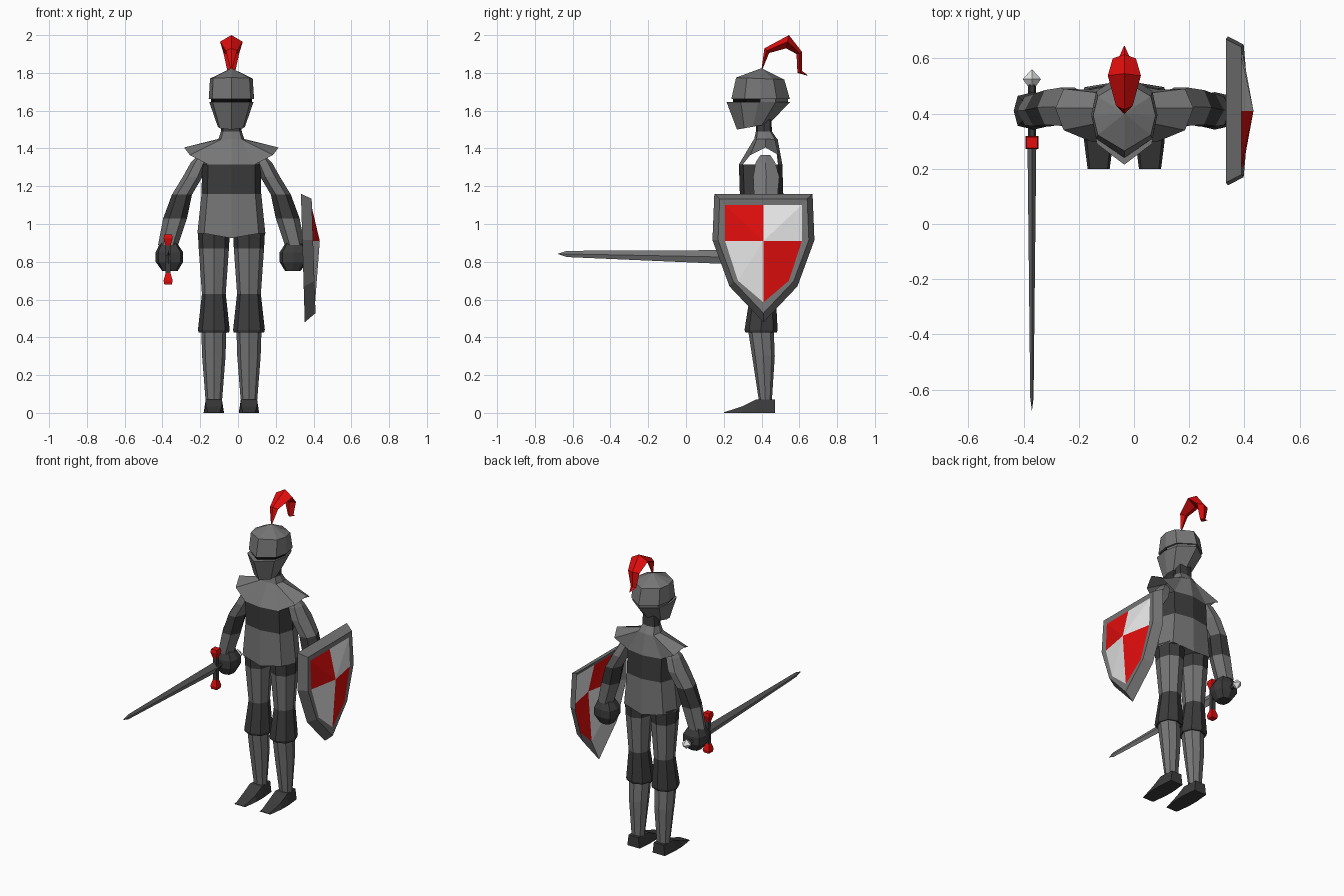
import bpy, bmesh
from math import sin, cos, pi
from mathutils import Vector

if "Cube" in bpy.data.objects:
    bpy.data.objects.remove(bpy.data.objects["Cube"])

CX, CY = -0.035, 0.41          # body axis
SIDES = (("left", 1), ("right", -1))


def material(name, r, g, b):
    m = bpy.data.materials.new(name)
    m.use_nodes = True
    m.diffuse_color = (r, g, b, 1)
    m.node_tree.nodes["Principled BSDF"].inputs["Base Color"].default_value = (r, g, b, 1)
    return m


STEEL = material("steel grey", 0.18, 0.18, 0.18)
DARK = material("dark iron", 0.045, 0.045, 0.045)
RED = material("red", 0.75, 0.004, 0.004)
WHITE = material("white", 0.8, 0.8, 0.8)
BLACK = material("black", 0.003, 0.003, 0.003)


def finish(name, bm, mats):
    bmesh.ops.remove_doubles(bm, verts=bm.verts, dist=0.0005)
    bmesh.ops.recalc_face_normals(bm, faces=bm.faces)
    mesh = bpy.data.meshes.new(name)
    bm.to_mesh(mesh)
    bm.free()
    for m in mats:
        mesh.materials.append(m)
    obj = bpy.data.objects.new(name, mesh)
    bpy.context.collection.objects.link(obj)
    return obj


def loft(name, rings, bands, caps=(True, True)):
    """Skin a row of rings; bands gives one material per gap between rings."""
    mats = list(dict.fromkeys(bands))
    bm = bmesh.new()
    vs = [[bm.verts.new(p) for p in ring] for ring in rings]
    n = len(rings[0])
    for a, b, mat in zip(vs, vs[1:], bands):
        for i in range(n):
            f = bm.faces.new((a[i], a[(i + 1) % n], b[(i + 1) % n], b[i]))
            f.material_index = mats.index(mat)
    for ring, mat, wanted in ((vs[0], bands[0], caps[0]), (vs[-1], bands[-1], caps[1])):
        if wanted:
            bm.faces.new(ring).material_index = mats.index(mat)
    return finish(name, bm, mats)


def oval(x, half, front, back, z, z_back=None, n=8, dx=0.8, dy=0.8):
    """Level ring with points on the axes; eight-sided ones can be made boxier."""
    z_back = z if z_back is None else z_back
    mid, depth = (front + back) / 2, (back - front) / 2
    pts = []
    for i in range(n):
        c, s = cos(2 * pi * i / n), sin(2 * pi * i / n)
        if n == 8 and i % 2:
            c, s = (dx if c > 0 else -dx), (dy if s > 0 else -dy)
        pts.append(Vector((x + c * half, mid + s * depth, z + (z_back - z) * (s + 1) / 2)))
    return pts


def diamond(x, w, a, b):
    """Four-point section between points a and b of the side plane."""
    y, z = (a[0] + b[0]) / 2, (a[1] + b[1]) / 2
    return [(x, *a), (x + w, y, z), (x, *b), (x - w, y, z)]


# Torso: breastplate with a dark chest band and a hem dipping at the middle
hem = oval(CX, 0.18, 0.28, 0.52, 0.95)
hem[6].z -= 0.025
hem[2].z -= 0.025
loft("breastplate", [hem, oval(CX, 0.158, 0.285, 0.515, 1.16),
                     oval(CX, 0.155, 0.28, 0.51, 1.315)],
     [STEEL, DARK], (True, False))

# Shoulder yoke: one half, mirrored, with open sleeves
neck_base = [(0, .36, 1.45), (.05, .375, 1.45), (.07, .42, 1.45), (.05, .47, 1.45), (0, .485, 1.45)]
edge = [(0, .28, 1.315), (.124, .30, 1.315), (.22, .34, 1.365), (.25, .42, 1.405),
        (.22, .49, 1.365), (.124, .487, 1.315), (0, .51, 1.315)]
bm = bmesh.new()
N = [bm.verts.new(p) for p in neck_base]
E = [bm.verts.new(p) for p in edge]
for face in ((N[0], N[1], E[1], E[0]), (N[1], E[2], E[1]), (N[1], N[2], E[3], E[2]),
             (N[2], N[3], E[4], E[3]), (N[3], E[5], E[4]), (N[3], N[4], E[6], E[5])):
    bm.faces.new(face)
yoke = finish("shoulder_yoke", bm, [STEEL])
yoke.location.x = CX
yoke.modifiers.new("Mirror", 'MIRROR')

# Neck
loft("neck", [oval(CX, 0.07, 0.36, 0.485, 1.445), oval(CX, 0.055, 0.37, 0.455, 1.49),
              oval(CX, 0.05, 0.37, 0.45, 1.6)], [STEEL, DARK])

# Helmet: pointed visor, eye slit, dome


def helm(half, front, back, z, z_back=None):
    return oval(CX, half, front, back, z, z_back, dx=0.85, dy=0.55)


helmet = loft("helmet", [
    helm(0.072, 0.27, 0.44, 1.50, 1.53), helm(0.117, 0.215, 0.55, 1.645),
    helm(0.108, 0.25, 0.54, 1.645), helm(0.108, 0.25, 0.54, 1.662),
    helm(0.12, 0.24, 0.55, 1.662), helm(0.113, 0.265, 0.52, 1.775, 1.765),
    helm(0, 0.40, 0.40, 1.825)], [STEEL, STEEL, BLACK, STEEL, STEEL, STEEL])
for f in helmet.data.polygons:
    if f.material_index == 1 and f.center.y > CY:
        f.material_index = 0

# Plume curling backward
loft("plume", [diamond(CX, 0.004, (.40, 1.82), (.405, 1.82)),
               diamond(CX, 0.03, (.415, 1.93), (.44, 1.905)),
               diamond(CX, 0.06, (.545, 2.0), (.53, 1.93)),
               diamond(CX, 0.042, (.615, 1.91), (.585, 1.90)),
               diamond(CX, 0.02, (.615, 1.81), (.59, 1.80)),
               diamond(CX, 0.002, (.645, 1.787), (.643, 1.785))], [RED] * 5)

for side, s in SIDES:
    # Leg: dark breeches, thigh plate, flared knee guard, greave
    x = CX + s * 0.093
    loft(side + "_leg", [
        oval(x, 0.085, 0.31, 0.50, 0.965, dx=.72, dy=.72),
        oval(x, 0.08, 0.315, 0.495, 0.87, dx=.72, dy=.72),
        oval(x, 0.063, 0.34, 0.475, 0.63, dx=.72, dy=.72),
        oval(x, 0.084, 0.31, 0.485, 0.44, dx=.72, dy=.72),
        oval(x, 0.08, 0.315, 0.48, 0.425, dx=.72, dy=.72),
        oval(x, 0.066, 0.33, 0.465, 0.43, dx=.72, dy=.72),
        oval(x, 0.062, 0.35, 0.47, 0.30, dx=.72, dy=.72),
        oval(x, 0.044, 0.385, 0.455, 0.07, dx=.72, dy=.72)],
        [DARK, STEEL, DARK, DARK, DARK, STEEL, STEEL])

    # Pointed shoe
    loft(side + "_foot", [
        [(x - w, y, 0), (x - w * 0.8, y, h), (x + w * 0.8, y, h), (x + w, y, 0)]
        for y, w, h in ((.47, .045, .07), (.37, .054, .07), (.30, .053, .035), (.20, .04, .003))],
        [DARK] * 3)

    # Arm: upper plate, dark elbow guard, forearm
    loft(side + "_arm", [oval(CX + s * o, r, f, b, z, n=6) for o, r, f, b, z in (
        (.155, .02, .39, .45, 1.365), (.17, .045, .36, .48, 1.325), (.205, .052, .345, .505, 1.25),
        (.262, .053, .35, .495, 1.155), (.298, .063, .345, .48, 1.03), (.335, .053, .35, .47, 0.89))],
        [STEEL, STEEL, STEEL, DARK, STEEL])

    # Gauntlet
    loft(side + "_hand", [oval(CX + s * o, r, CY - d, CY + d, z) for o, r, d, z in (
        (.333, .045, .045, .90), (.328, .073, .068, .85), (.328, .073, .068, .80), (.325, .04, .045, .75))],
        [DARK] * 3)

# Sword pointing forward from the right hand
SX = -0.37
loft("sword_blade", [diamond(SX, 0.016, (.29, .785), (.29, .862)),
                     diamond(SX, 0.006, (-.63, .825), (-.63, .858)),
                     diamond(SX, 0, (-.68, .842), (-.68, .842))], [STEEL, STEEL])
loft("sword_guard", [[(SX + a * r, .295 + b * r, z) for a, b in ((-1, -1), (1, -1), (1, 1), (-1, 1))]
                     for z, r in ((.68, .02), (.70, .024), (.74, .013), (.885, .013), (.925, .024), (.945, .02))],
     [RED, RED, DARK, RED, RED])
loft("sword_grip", [[(SX + .015 * cos(k * pi / 3), y, .82 + .015 * sin(k * pi / 3)) for k in range(6)]
                    for y in (.30, .51)], [DARK])
loft("sword_pommel", [diamond(SX, r, (y, .82 - r), (y, .82 + r))
                      for y, r in ((.49, .008), (.525, .033), (.56, .001))], [WHITE, WHITE])

# Shield: hollow three-sided rim around a thin domed panel of four quarters
half = [(0, 1.16, 0, 1.10), (.26, 1.16, .203, 1.10), (.27, .915, .203, .91),
        (.18, .67, .135, .70), (0, .48, 0, .585)]
outline = half + [(-a, b, -c, d) for a, b, c, d in half[3:0:-1]]
bm = bmesh.new()
back, front, inner = [], [], []
for y, z, iy, iz in outline:
    lean = (1.16 - z) * 0.03
    back.append(bm.verts.new((.333 + lean, CY + y, z)))
    front.append(bm.verts.new((.39 + lean, CY + y * 0.89, z * 0.89 + 0.101)))
    inner.append(bm.verts.new((.388 + lean, CY + iy, iz)))
peak = bm.verts.new((.433, CY, .91))
for i in range(8):
    j = (i + 1) % 8
    for a, b in ((back, front), (front, inner), (inner, back)):
        bm.faces.new((a[i], a[j], b[j], b[i]))
    panel = bm.faces.new((inner[i], inner[j], peak))
    panel.material_index = 1 + (i // 2) % 2
finish("shield", bm, [STEEL, WHITE, RED])
